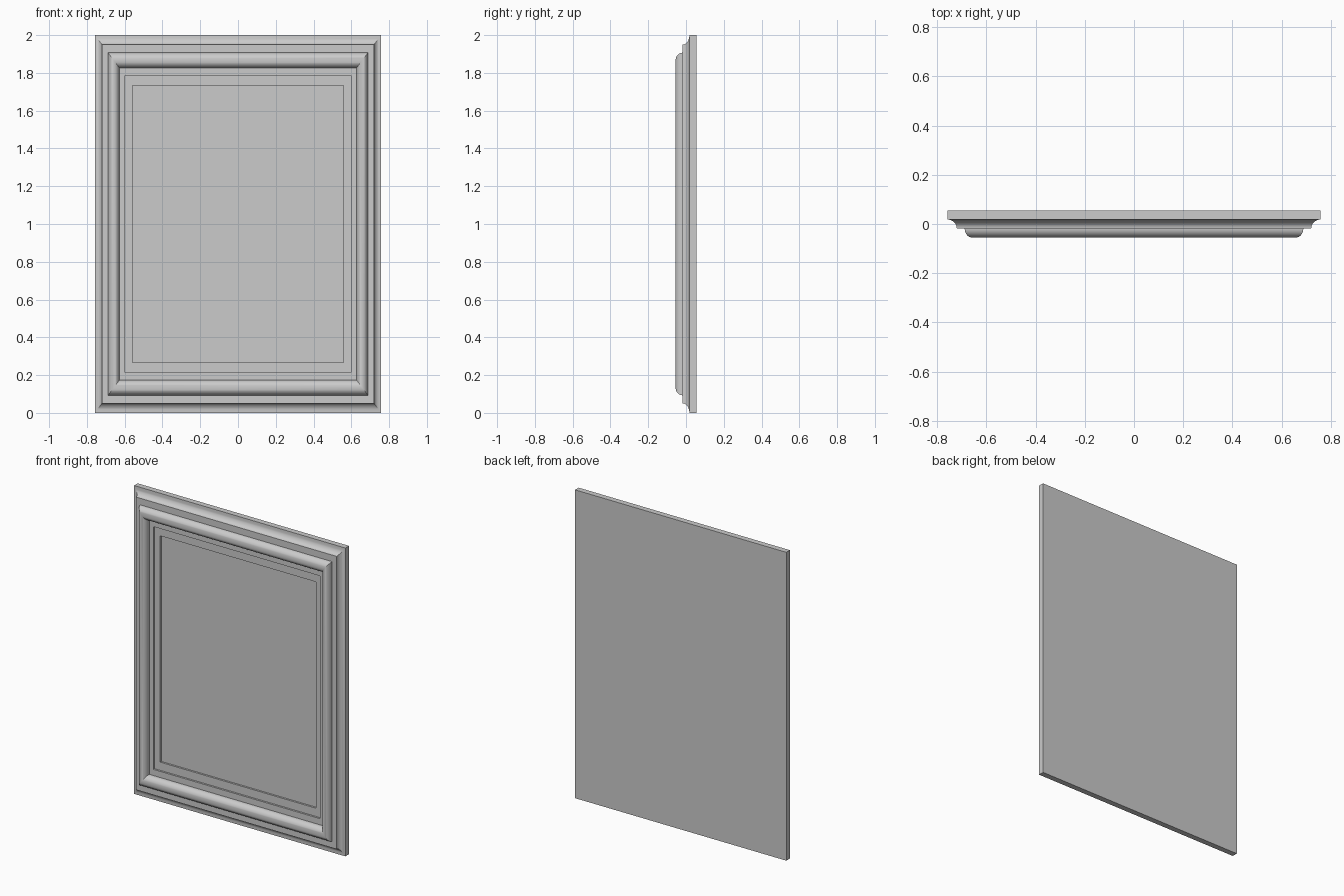
import bpy, bmesh, math

if "Cube" in bpy.data.objects:
    bpy.data.objects.remove(bpy.data.objects["Cube"])

HALF_W, CZ, HALF_H = 0.758, 1.0, 1.0
V_SCALE = 1.33  # moulding is wider on the top and bottom rails


def box(name, hx, hz, y0, y1):
    bpy.ops.mesh.primitive_cube_add(size=1, location=(0, (y0 + y1) / 2, CZ))
    ob = bpy.context.object
    ob.name = name
    ob.scale = (2 * hx, y1 - y0, 2 * hz)
    bpy.ops.object.transform_apply(location=False, rotation=False, scale=True)
    return ob


def arc(cx, cy, rx, ry, a0, a1, n):
    pts = []
    for i in range(n + 1):
        a = math.radians(a0 + (a1 - a0) * i / n)
        pts.append((cx + rx * math.cos(a), cy + ry * math.sin(a)))
    return pts


def frame_ring(name, profile):
    """Sweep a closed (inset, y) profile round the rectangle with mitred corners."""
    bm = bmesh.new()
    loops = []
    for d, y in profile:
        hx, hz = HALF_W - d, HALF_H - d * V_SCALE
        loops.append([bm.verts.new((sx * hx, y, CZ + sz * hz))
                      for sx, sz in ((-1, -1), (1, -1), (1, 1), (-1, 1))])
    for a, b in zip(loops, loops[1:] + loops[:1]):
        for i in range(4):
            j = (i + 1) % 4
            bm.faces.new((a[i], a[j], b[j], b[i]))
    bmesh.ops.recalc_face_normals(bm, faces=bm.faces)
    me = bpy.data.meshes.new(name)
    bm.to_mesh(me)
    bm.free()
    ob = bpy.data.objects.new(name, me)
    bpy.context.collection.objects.link(ob)
    bpy.ops.object.select_all(action='DESELECT')
    ob.select_set(True)
    bpy.context.view_layer.objects.active = ob
    bpy.ops.object.shade_smooth_by_angle(angle=math.radians(30))
    return ob


# flat backing board
box("backing_board", HALF_W, HALF_H, 0.02, 0.055)

# moulding: outer cove, flat, round bead, stepped inner ledges
profile = arc(0.0, -0.018, 0.038, 0.036, 90, 0, 8)
profile = [(0.0, 0.02)] + profile
profile += arc(0.10, -0.018, 0.03, 0.037, 180, 360, 20)
profile += [(0.13, -0.012), (0.16, -0.012), (0.16, 0.0),
            (0.20, 0.0), (0.20, 0.02)]
frame_ring("frame_moulding", profile)

# recessed centre panel
box("centre_panel", HALF_W - 0.20, HALF_H - 0.20 * V_SCALE, 0.012, 0.02)
